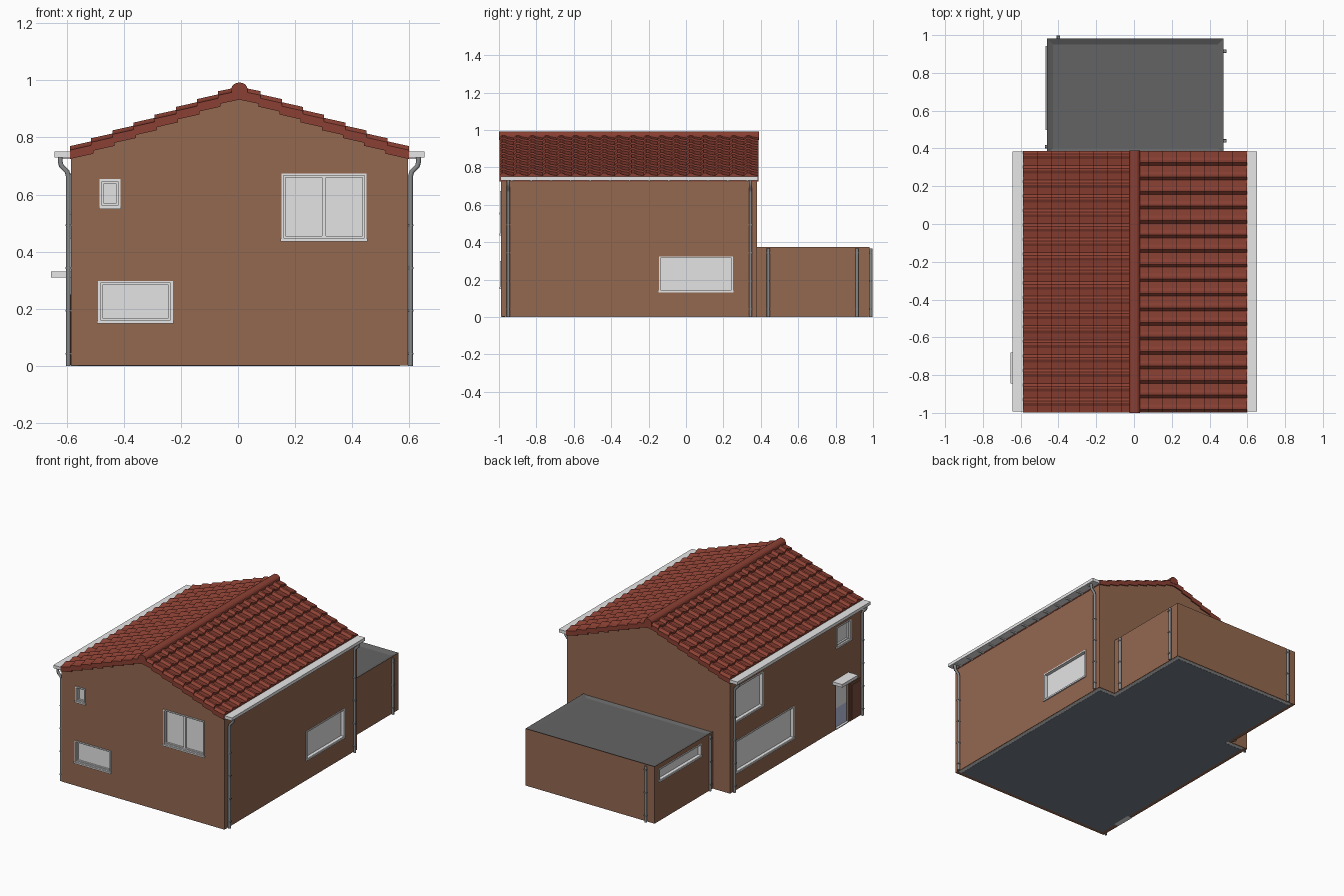
import bpy, bmesh, math

if "Cube" in bpy.data.objects:
    bpy.data.objects.remove(bpy.data.objects["Cube"])


def srgb(r, g, b):
    return tuple((c / 255 / 12.92 if c < 11 else ((c / 255 + 0.055) / 1.055) ** 2.4) for c in (r, g, b)) + (1,)


COLOURS = {
    "wall_brown": (148, 104, 80), "tile_red": (139, 64, 51), "white_trim": (233, 233, 233),
    "pale_glass": (228, 228, 228), "pipe_grey": (135, 137, 139), "flat_roof_grey": (100, 100, 100),
    "floor_slate": (118, 127, 139), "blue_grey_door": (185, 192, 222), "door_brown": (122, 80, 62)}
MAT = {}
for n, c in COLOURS.items():
    MAT[n] = bpy.data.materials.new(n)
    MAT[n].diffuse_color = srgb(*c)

CX = 0.005                      # mirror line of the house
XL, XR = -0.585, 0.595          # main side walls
Y0, Y1 = -0.99, 0.38            # main front and back walls
EX0, EX1, EY1, EZ = -0.46, 0.475, 0.982, 0.375   # extension


def finish(name, bm, mats):
    bmesh.ops.recalc_face_normals(bm, faces=bm.faces)
    me = bpy.data.meshes.new(name)
    bm.to_mesh(me)
    bm.free()
    for m in mats:
        me.materials.append(MAT[m])
    ob = bpy.data.objects.new(name, me)
    bpy.context.collection.objects.link(ob)
    return ob


def boxes(name, parts):
    """One object from (corner, corner, material) boxes."""
    bm = bmesh.new()
    mats = list(dict.fromkeys(p[2] for p in parts))
    for a, b, m in parts:
        lo = [min(p) for p in zip(a, b)]
        hi = [max(p) for p in zip(a, b)]
        vs = bmesh.ops.create_cube(bm, size=1)["verts"]
        for v in vs:
            v.co = [l + (c + 0.5) * (h - l) for l, h, c in zip(lo, hi, v.co)]
        for f in {f for v in vs for f in v.link_faces}:
            f.material_index = mats.index(m)
    return finish(name, bm, mats)


def prism(name, pts, y0, y1, mat):
    """Extrude an x-z profile along y."""
    bm = bmesh.new()
    f = bm.faces.new([bm.verts.new((x, y0, z)) for x, z in pts])
    r = bmesh.ops.extrude_face_region(bm, geom=[f])
    bmesh.ops.translate(bm, vec=(0, y1 - y0, 0), verts=[v for v in r["geom"] if isinstance(v, bmesh.types.BMVert)])
    return finish(name, bm, [mat])


# Wall-local coordinates: along the wall, outward depth, height
SIDES = {"front": lambda a, d, z: (a, Y0 - d, z), "right": lambda a, d, z: (XR + d, a, z),
         "left": lambda a, d, z: (XL - d, a, z), "annex": lambda a, d, z: (EX0 - d, a, z)}
cuts = {"main": [], "annex": []}


def window(name, side, a0, a1, z0, z1, panes=1, sash=True):
    P = SIDES[side]
    parts = []

    def add(s, t, d0, d1, u, v, m="white_trim"):
        parts.append((P(s, d0, u), P(t, d1, v), m))

    def ring(s, t, u, v, w, d):
        add(s, s + w, -0.03, d, u, v)
        add(t - w, t, -0.03, d, u, v)
        add(s + w, t - w, -0.03, d, u, u + w)
        add(s + w, t - w, -0.03, d, v - w, v)
    ring(a0, a1, z0, z1, 0.008, 0.004)
    step = (a1 - a0 - 0.016) / panes
    w = 0.007 if sash else 0.0
    for i in range(panes):
        s = a0 + 0.008 + i * step
        if sash:
            ring(s, s + step, z0 + 0.008, z1 - 0.008, w, -0.007)
        add(s + w, s + step - w, -0.03, -0.018, z0 + 0.008 + w, z1 - 0.008 - w, "pale_glass")
    add(a0 - 0.003, a1 + 0.003, -0.02, 0.008, z0 - 0.004, z0 + 0.006)   # sill
    boxes(name, parts)
    cuts["annex" if side == "annex" else "main"].append((P(a0, -0.03, z0), P(a1, 0.03, z1), "wall_brown"))


window("front_upper_wide_window", "front", 0.152, 0.45, 0.44, 0.674, 2)
window("front_upper_small_window", "front", -0.484, -0.412, 0.553, 0.654)
window("front_lower_window", "front", -0.49, -0.228, 0.153, 0.298)
window("right_window", "right", -0.145, 0.25, 0.135, 0.323, 1, False)
window("left_upper_wide_window", "left", 0.04, 0.33, 0.45, 0.675, 1, False)
window("left_lower_window", "left", -0.28, 0.32, 0.115, 0.325, 1, False)
window("left_upper_small_window", "left", -0.87, -0.72, 0.535, 0.67)
window("extension_window", "annex", 0.50, 0.94, 0.262, 0.345, 1, False)

# Entrance: recessed pane, panelled door beside it, canopy above
L = SIDES["left"]
cuts["main"].append((L(-0.845, -0.035, -0.02), L(-0.715, 0.03, 0.305), "wall_brown"))
boxes("entrance_pane", [(L(-0.845, -0.035, 0.006), L(-0.715, -0.015, 0.13), "blue_grey_door"),
                        (L(-0.845, -0.035, 0.13), L(-0.715, -0.015, 0.305), "white_trim"),
                        (L(-0.845, -0.035, 0), L(-0.715, 0, 0.006), "white_trim")])
boxes("entrance_door", [(L(-0.965, -0.01, 0.004), L(-0.855, 0.004, 0.25), "door_brown"),
                        (L(-0.95, 0, 0.02), L(-0.87, 0.007, 0.235), "door_brown")])
boxes("entrance_canopy", [(L(-0.845, -0.01, 0.31), L(-0.68, 0.07, 0.33), "white_trim")])

# Main walls with gables
EAVE, APEX = 0.735, 0.944
walls = prism("main_walls", [(XL, 0.002), (XR, 0.002), (XR, EAVE), (CX, APEX), (XL, EAVE)], Y0, Y1, "wall_brown")

# Flat-roofed extension with a shallow dished roof
annex = boxes("extension_walls", [((EX0, Y1 - 0.01, 0.002), (EX1, EY1, EZ), "wall_brown")])
annex.data.materials.append(MAT["flat_roof_grey"])
bm = bmesh.new()
bm.from_mesh(annex.data)
top = max(bm.faces, key=lambda f: f.calc_center_median().z)
ring_faces = bmesh.ops.inset_individual(bm, faces=[top], thickness=0.045)["faces"]
for v in top.verts:
    v.co.z -= 0.014
for f in list(ring_faces) + [top]:
    f.material_index = 1
bm.to_mesh(annex.data)
bm.free()

# Cut the openings
for key, ob in (("main", walls), ("annex", annex)):
    cutter = boxes(key + "_cutter", cuts[key])
    cutter.hide_render = True
    mod = ob.modifiers.new("openings", "BOOLEAN")
    mod.operation, mod.solver, mod.object = "DIFFERENCE", "EXACT", cutter
    bpy.context.view_layer.objects.active = ob
    bpy.ops.object.modifier_apply(modifier=mod.name)
    bpy.data.objects.remove(cutter)

# Base: slate floor with a pale rim along the right and back, seen from below
for name, e, z, m in (("base_rim", 0.005, 0.001, "white_trim"), ("floor", 0.028, 0.0, "floor_slate")):
    boxes(name, [((XL + 0.025, Y0 + 0.025, z), (XR - e, Y1 - e, 0.003), m),
                 ((EX0 + 0.025, Y1 - e, z), (EX1 - e, EY1 - e, 0.003), m)])

# Tiled roof: eight overlapping courses a side, eighteen rolled tiles each
RY0, RY1, COLS, ROWS, SPAN = -0.998, 0.387, 18, 8, 0.593
ROLL = [(0, 0), (0.2, 0.014), (0.36, 0.014), (0.55, 0.006)]
TOP, PITCH, THICK = 0.963, 0.37, 0.031
for side, s in (("right", 1), ("left", -1)):
    bm = bmesh.new()
    w = (RY1 - RY0) / COLS
    line = [((c + t) * w, h) for c in range(COLS) for t, h in ROLL] + [(COLS * w, 0)]
    for i in range(ROWS):
        u0, u1 = i * SPAN / ROWS, (i + 1) * SPAN / ROWS
        ua = max(0, u0 - 0.008)
        za, zb = TOP - PITCH * ua, TOP - PITCH * u1 + 0.012
        rows = []
        for t, h in line:
            y = RY0 + t if s > 0 else RY1 - t
            rows.append([bm.verts.new((CX + s * u, y, z)) for u, z in
                         ((ua, za + h), (u1, zb + h), (u1, zb - THICK), (ua, za - THICK))])
        for p, q in zip(rows, rows[1:]):
            for k in range(4):
                bm.faces.new((p[k], p[k - 1], q[k - 1], q[k]))
        bm.faces.new(rows[0])
        bm.faces.new(rows[-1][::-1])
    finish(side + "_roof_tiles", bm, ["tile_red"])

# Ridge cap, low and rounded
arc = [(CX + 0.028 * math.cos(a * math.pi / 8), 0.97 + 0.022 * math.sin(a * math.pi / 8)) for a in range(9)]
prism("ridge_cap", arc + [(CX - 0.028, 0.947), (CX + 0.028, 0.947)], RY0 - 0.002, RY1 + 0.002, "tile_red")


def pipe(name, pts):
    """Round downpipe along a path, with clips on its vertical run."""
    cu = bpy.data.curves.new(name, "CURVE")
    cu.dimensions, cu.bevel_depth, cu.bevel_resolution, cu.use_fill_caps = "3D", 0.0085, 6, True
    sp = cu.splines.new("POLY")
    sp.points.add(len(pts) - 1)
    for p, co in zip(sp.points, pts):
        p.co = (*co, 1)
    cu.materials.append(MAT["pipe_grey"])
    ob = bpy.data.objects.new(name, cu)
    bpy.context.collection.objects.link(ob)
    bpy.ops.object.select_all(action="DESELECT")
    ob.select_set(True)
    bpy.context.view_layer.objects.active = ob
    bpy.ops.object.convert(target="MESH")
    bpy.ops.object.shade_smooth_by_angle()
    x, y, _ = pts[0]
    r = 0.0095
    boxes(name + "_clips", [((x - r, y - r, z), (x + r, y + r, z + 0.006), "pipe_grey")
                            for z in (0.04, 0.19, 0.34, 0.49) if z < pts[1][2]])


for side, s in (("right", 1), ("left", -1)):
    # Gutter with small brackets below
    gx0, gx1 = CX + s * 0.585, CX + s * 0.647
    parts = [((gx0, RY0 + 0.005, 0.73), (gx1, RY1 - 0.002, 0.75), "white_trim")]
    for i in range(13):
        y = RY0 + 0.06 + i * 0.105
        parts.append(((gx0, y, 0.724), (gx1 - s * 0.012, y + 0.012, 0.732), "white_trim"))
    boxes(side + "_gutter", parts)
    # Swan-necked downpipes
    px = CX + s * 0.599
    for where, y in (("front", -0.95 if s > 0 else -0.977), ("back", 0.345)):
        pipe(f"{side}_{where}_downpipe", [(px, y, 0), (px, y, 0.665), (px + s * 0.004, y, 0.68),
             (px + s * 0.024, y, 0.70), (px + s * 0.028, y, 0.715), (px + s * 0.028, y, 0.735)])

# Extension downpipes
for name, x, y in (("right_a", EX1 + 0.006, 0.44), ("right_b", EX1 + 0.006, 0.915),
                   ("back", -0.40, EY1 + 0.006), ("left", EX0 - 0.002, 0.41)):
    pipe(f"extension_{name}_downpipe", [(x, y, 0), (x, y, 0.365)])

for m in bpy.data.materials:
    if m.users and not m.is_grease_pencil:
        m.use_nodes = True
        m.node_tree.nodes["Principled BSDF"].inputs["Base Color"].default_value = m.diffuse_color
